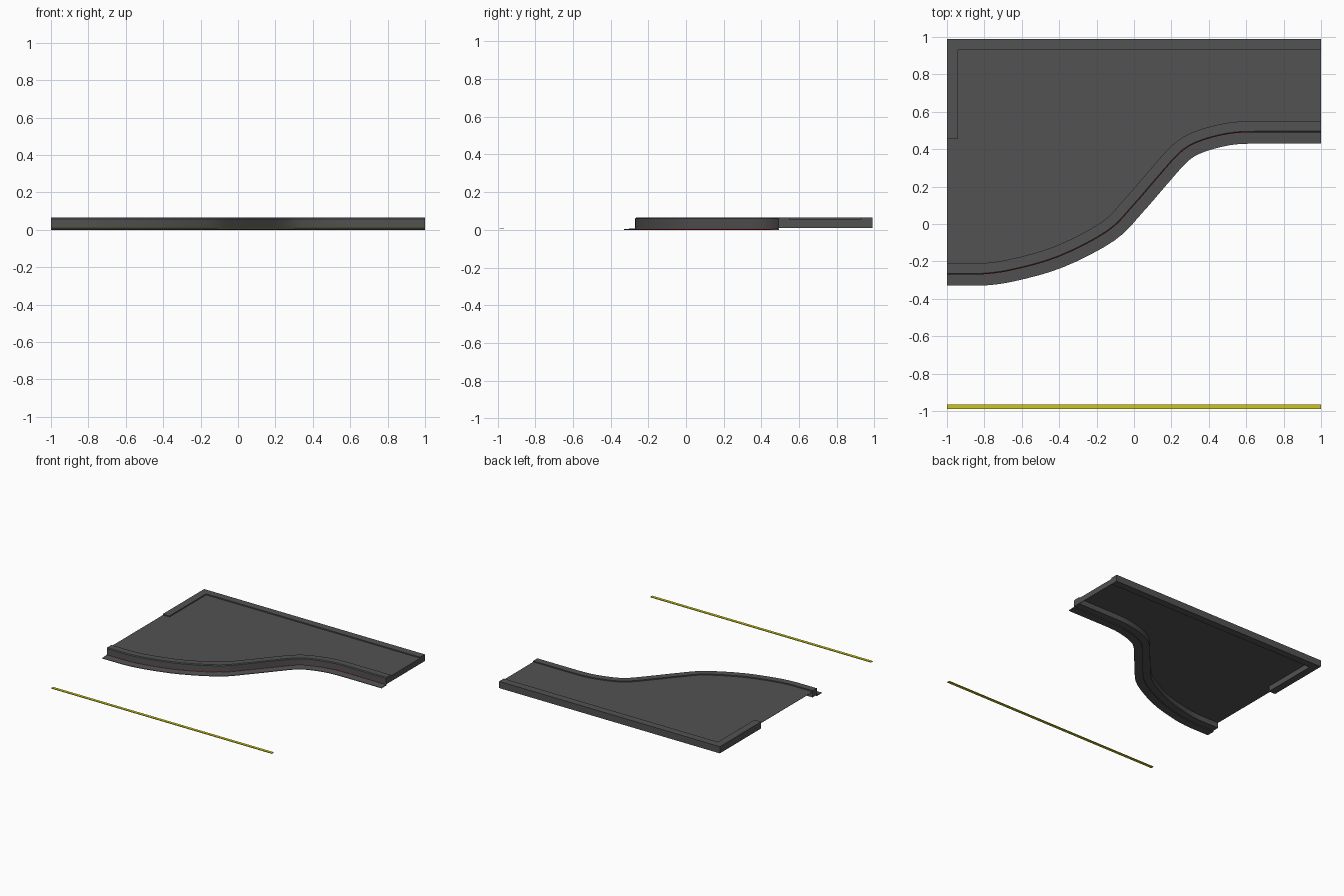
import bpy, bmesh
from mathutils import Vector

cube = bpy.data.objects.get("Cube")
if cube:
    bpy.data.objects.remove(cube)


def material(name, rgb):
    m = bpy.data.materials.new(name)
    m.use_nodes = True
    m.diffuse_color = (*rgb, 1)
    m.node_tree.nodes["Principled BSDF"].inputs["Base Color"].default_value = (*rgb, 1)
    return m


GREY = material("asphalt grey", (0.085, 0.085, 0.085))
YELLOW = material("road line yellow", (0.6, 0.56, 0.01))
RED = material("kerb red", (0.6, 0.02, 0.02))


def finish(name, bm, mat):
    bmesh.ops.recalc_face_normals(bm, faces=bm.faces)
    mesh = bpy.data.meshes.new(name)
    bm.to_mesh(mesh)
    bm.free()
    mesh.materials.append(mat)
    ob = bpy.data.objects.new(name, mesh)
    bpy.context.collection.objects.link(ob)
    return ob


def loft(name, rings, mat):
    """Closed tube through equal-length rings of points, capped at both ends."""
    bm = bmesh.new()
    loops = [[bm.verts.new(p) for p in ring] for ring in rings]
    n = len(loops[0])
    for a, b in zip(loops, loops[1:]):
        for i in range(n):
            j = (i + 1) % n
            bm.faces.new((a[i], a[j], b[j], b[i]))
    bm.faces.new(loops[0])
    bm.faces.new(loops[-1])
    return finish(name, bm, mat)


def box(name, lo, hi, mat):
    rings = [[(x, lo[1], lo[2]), (x, hi[1], lo[2]), (x, hi[1], hi[2]), (x, lo[1], hi[2])]
             for x in (lo[0], hi[0])]
    return loft(name, rings, mat)


# Kerb edge line, rounded between its guide points
guide = [Vector(p) for p in (
    (-1, -0.27), (-0.82, -0.27), (-0.65, -0.247), (-0.4, -0.175), (-0.14, -0.04),
    (0, 0.1), (0.13, 0.25), (0.25, 0.382), (0.35, 0.44), (0.5, 0.48),
    (0.65, 0.49), (1, 0.49))]
STEPS = 4
line = []
for i in range(len(guide) - 1):
    p1, p2 = guide[i], guide[i + 1]
    if i in (0, len(guide) - 2):
        line.append(p1)
        continue
    p0, p3 = guide[i - 1], guide[i + 2]
    for s in range(STEPS):
        t = s / STEPS
        line.append(0.5 * (2 * p1 + (p2 - p0) * t + (2 * p0 - 5 * p1 + 4 * p2 - p3) * t ** 2
                           + (3 * p1 - p0 - 3 * p2 + p3) * t ** 3))
line.append(guide[-1])

# Sideways direction at each point, pointing towards the back
normals = []
for i in range(len(line)):
    d = (line[min(i + 1, len(line) - 1)] - line[max(i - 1, 0)]).normalized()
    normals.append(Vector((-d.y, d.x)))
normals[0] = normals[-1] = Vector((0, 1))


def sweep(name, profile, mat):
    rings = [[(*(p + n * off), z) for off, z in profile] for p, n in zip(line, normals)]
    ob = loft(name, rings, mat)
    bpy.ops.object.select_all(action="DESELECT")
    ob.select_set(True)
    bpy.context.view_layer.objects.active = ob
    bpy.ops.object.shade_smooth_by_angle(angle=0.5)
    return ob


TOP, FLOOR, BASE = 0.065, 0.056, 0.01
WIDE, BACK, INNER = 0.06, 0.99, 0.93

# Curved kerb, gutter lip and the thin stripe where they meet
sweep("front_kerb", [(0, BASE), (0, TOP - 0.006), (0.006, TOP), (WIDE, TOP), (WIDE, BASE)], GREY)
sweep("gutter_lip", [(-WIDE, 0), (-WIDE, 0.004), (0.004, 0.008), (0.004, 0)], GREY)
sweep("kerb_stripe", [(-0.001, 0.006), (-0.001, 0.011), (0.002, 0.011), (0.002, 0.006)], RED)

# Recessed pavement between the kerb and the back rim
floor_rings = []
for p, n in zip(line, normals):
    q = p + n * WIDE
    floor_rings.append([(q.x, q.y, FLOOR - 0.002), (q.x, q.y, FLOOR),
                        (q.x, INNER, FLOOR), (q.x, INNER, FLOOR - 0.002)])
loft("pavement", floor_rings, GREY)

# Straight rims and the closed narrow end
box("back_rim", (-1, INNER, BASE), (1, BACK, TOP), GREY)
box("right_rim", (-1, 0.455, BASE), (-1 + WIDE, INNER, TOP), GREY)
box("left_end_wall", (0.997, 0.55, BASE), (1, INNER, FLOOR), GREY)

# Painted road line
box("road_line", (-1, -0.99, 0.006), (1, -0.966, 0.011), YELLOW)
